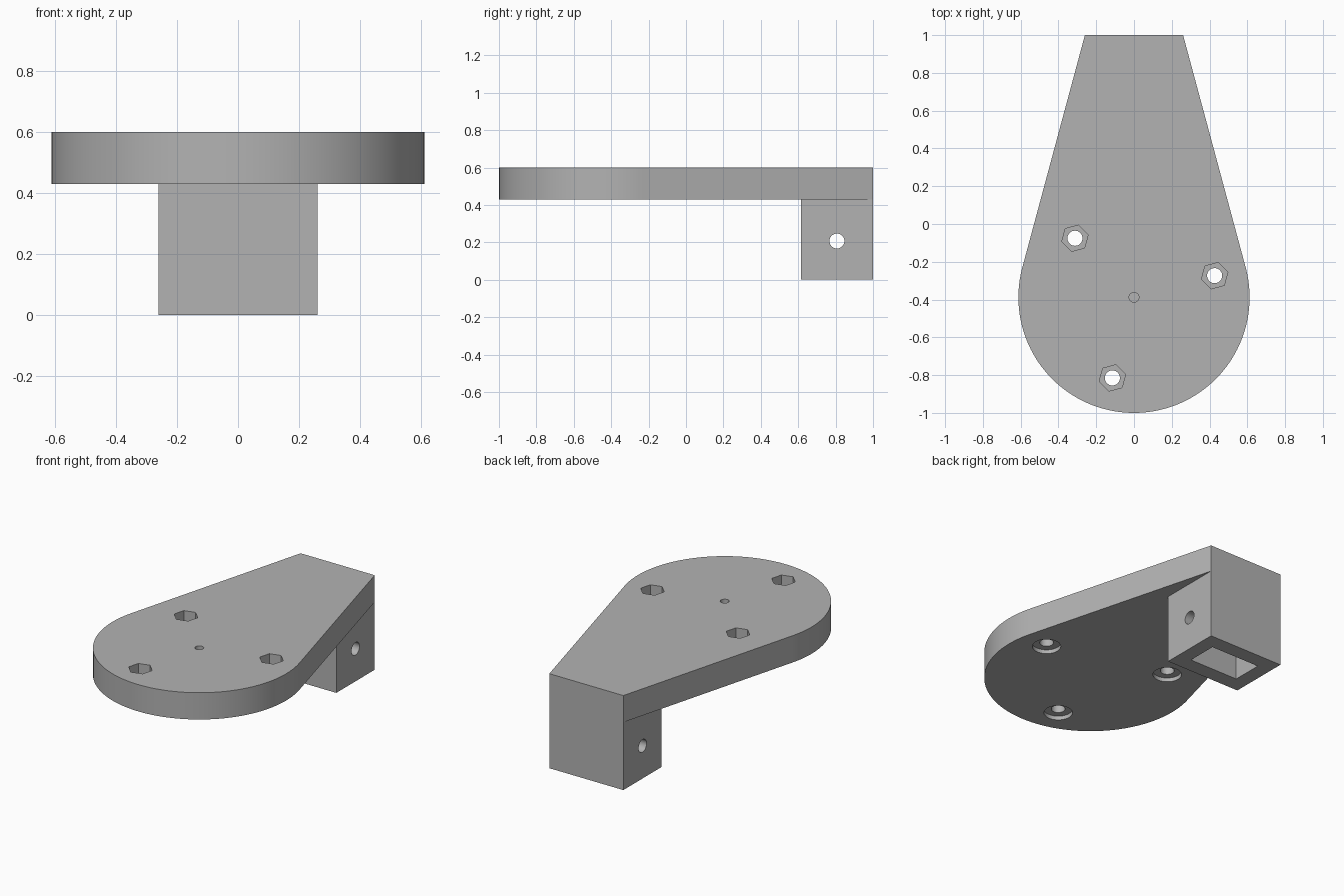
import bpy, bmesh
from math import sin, cos, pi, radians, atan2, acos, hypot
from mathutils import Matrix, Vector

cube = bpy.data.objects.get("Cube")
if cube:
    bpy.data.objects.remove(cube, do_unlink=True)

grey = bpy.data.materials.new("plain grey")
grey.use_nodes = True
colour = (0.45, 0.45, 0.45, 1)
grey.diffuse_color = colour
grey.node_tree.nodes["Principled BSDF"].inputs["Base Color"].default_value = colour

CENTRE_Y, RADIUS = -0.388, 0.612
HALF_WIDTH, PLATE_Z, TOP = 0.26, 0.43, 0.6


def prism(name, outline, z0, z1):
    """Extrude a flat outline from z0 to z1."""
    bm = bmesh.new()
    face = bm.faces.new([bm.verts.new((x, y, z0)) for x, y in outline])
    moved = bmesh.ops.extrude_face_region(bm, geom=[face])["geom"]
    bmesh.ops.translate(bm, vec=(0, 0, z1 - z0),
                        verts=[v for v in moved if isinstance(v, bmesh.types.BMVert)])
    bmesh.ops.recalc_face_normals(bm, faces=bm.faces)
    mesh = bpy.data.meshes.new(name)
    bm.to_mesh(mesh)
    bm.free()
    mesh.materials.append(grey)
    obj = bpy.data.objects.new(name, mesh)
    bpy.context.collection.objects.link(obj)
    return obj


def ring(x, y, r, sides, turn=0.0):
    return [(x + r * cos(turn + 2 * pi * i / sides),
             y + r * sin(turn + 2 * pi * i / sides)) for i in range(sides)]


def box(x0, x1, y0, y1):
    return [(x0, y0), (x1, y0), (x1, y1), (x0, y1)]


def combine(target, tool, operation):
    """Apply a boolean and drop the tool."""
    mod = target.modifiers.new(tool.name, "BOOLEAN")
    mod.object, mod.operation, mod.solver = tool, operation, "EXACT"
    bpy.context.view_layer.update()
    result = target.evaluated_get(bpy.context.evaluated_depsgraph_get())
    mesh = bpy.data.meshes.new_from_object(result)
    target.modifiers.clear()
    target.data = mesh
    bpy.data.objects.remove(tool, do_unlink=True)


# Teardrop plate: round nose with sides running tangent to the back corners
dx, dy = HALF_WIDTH, 1 - CENTRE_Y
tangent = atan2(dy, dx) - acos(RADIUS / hypot(dx, dy))
steps = 96
start, sweep = pi - tangent, pi + 2 * tangent
arc = [(RADIUS * cos(start + sweep * i / steps),
        CENTRE_Y + RADIUS * sin(start + sweep * i / steps)) for i in range(steps + 1)]
bracket = prism("bracket", arc + [(HALF_WIDTH, 1), (-HALF_WIDTH, 1)], PLATE_Z, TOP)

# Mounting block under the back end
block = prism("mounting_block", box(-HALF_WIDTH, HALF_WIDTH, 0.615, 1), 0, 0.5)
combine(bracket, block, "UNION")

# Rectangular socket in the block, open below
combine(bracket, prism("socket", box(-0.17, 0.17, 0.712, 0.905), -0.1, PLATE_Z), "DIFFERENCE")

# Cross hole through the block
pin = prism("cross_hole", ring(0, 0, 0.04, 32), -0.5, 0.5)
pin.data.transform(Matrix.Translation((0, 0.807, 0.207)) @ Matrix.Rotation(pi / 2, 4, "Y"))
combine(bracket, pin, "DIFFERENCE")

# Three bolt holes with hexagonal pockets above and round recesses below
for degrees in (15, 135, 255):
    a = radians(degrees)
    x, y = 0.442 * cos(a), CENTRE_Y + 0.442 * sin(a)
    for tool in (prism("bolt_hole", ring(x, y, 0.04, 32), 0.3, 0.7),
                 prism("nut_pocket", ring(x, y, 0.072, 6, radians(15)), 0.53, 0.7),
                 prism("round_recess", ring(x, y, 0.082, 48), 0.3, 0.455)):
        combine(bracket, tool, "DIFFERENCE")

# Small blind hole at the centre of the nose
combine(bracket, prism("centre_hole", ring(0, CENTRE_Y, 0.026, 24), 0.52, 0.7), "DIFFERENCE")

bpy.ops.object.select_all(action="DESELECT")
bracket.select_set(True)
bpy.context.view_layer.objects.active = bracket
bpy.ops.object.shade_smooth_by_angle(angle=radians(30))
